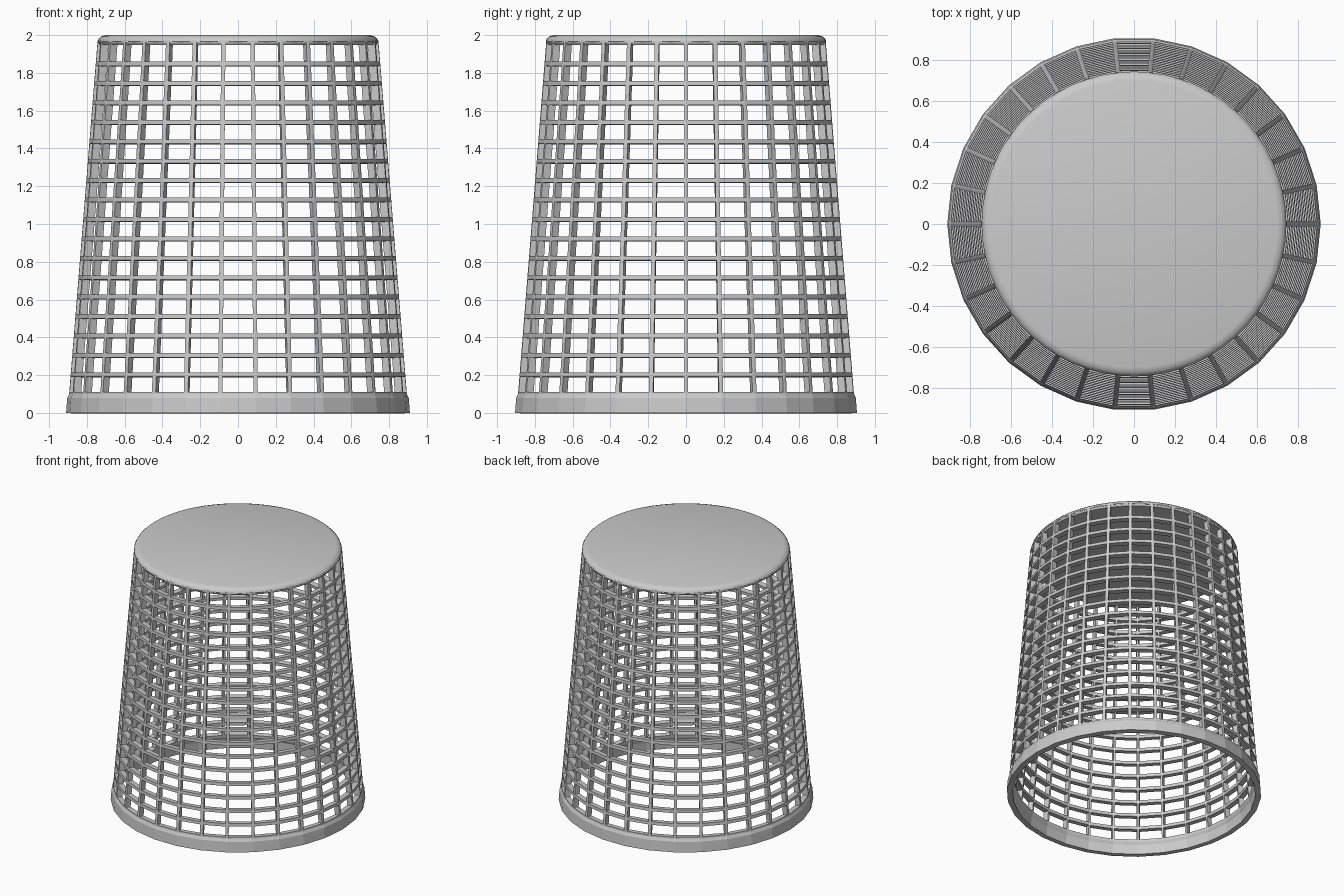
import bpy, bmesh, math

if "Cube" in bpy.data.objects:
    bpy.data.objects.remove(bpy.data.objects["Cube"])

SIDES = 30


def ring_faces(bm, profile, n):
    """Revolve (radius, z) points; returns vertex rings and bands of quads."""
    rings = [[bm.verts.new((r * math.cos(2 * math.pi * i / n),
                            r * math.sin(2 * math.pi * i / n), z))
              for i in range(n)] for r, z in profile]
    bands = [[bm.faces.new((a[i], a[(i + 1) % n], b[(i + 1) % n], b[i]))
              for i in range(n)] for a, b in zip(rings, rings[1:])]
    return rings, bands


def make_object(name, bm):
    bm.normal_update()
    mesh = bpy.data.meshes.new(name)
    bm.to_mesh(mesh)
    bm.free()
    ob = bpy.data.objects.new(name, mesh)
    bpy.context.collection.objects.link(ob)
    return ob


# Lattice wall with solid rim: each upper panel is inset and opened
def wall_radius(z):
    return 0.902 - 0.0805 * z


heights = [0.10 + 0.1028 * i for i in range(18)] + [1.972]
profile = [(0.91, 0.0), (0.904, 0.08)] + [(wall_radius(z), z) for z in heights]
bm = bmesh.new()
rings, bands = ring_faces(bm, profile, SIDES)
panels = [f for band in bands[2:] for f in band]
bm.normal_update()
bmesh.ops.inset_individual(bm, faces=panels, thickness=0.0115, use_even_offset=True)
bmesh.ops.delete(bm, geom=panels, context='FACES')
wall = make_object("basket_wall", bm)
solid = wall.modifiers.new("thickness", 'SOLIDIFY')
solid.thickness = 0.042
solid.offset = -1

# Closed end: disc with a rounded edge
bm = bmesh.new()
rings, bands = ring_faces(bm, [(0.733, 1.948), (0.743, 1.966), (0.738, 1.98),
                               (0.724, 1.993), (0.70, 2.0)], SIDES * 2)
bm.faces.new(rings[-1])
bm.faces.new(rings[0][::-1])
cap = make_object("closed_end", bm)
bpy.context.view_layer.objects.active = cap
cap.select_set(True)
bpy.ops.object.shade_smooth_by_angle(angle=math.radians(40))
